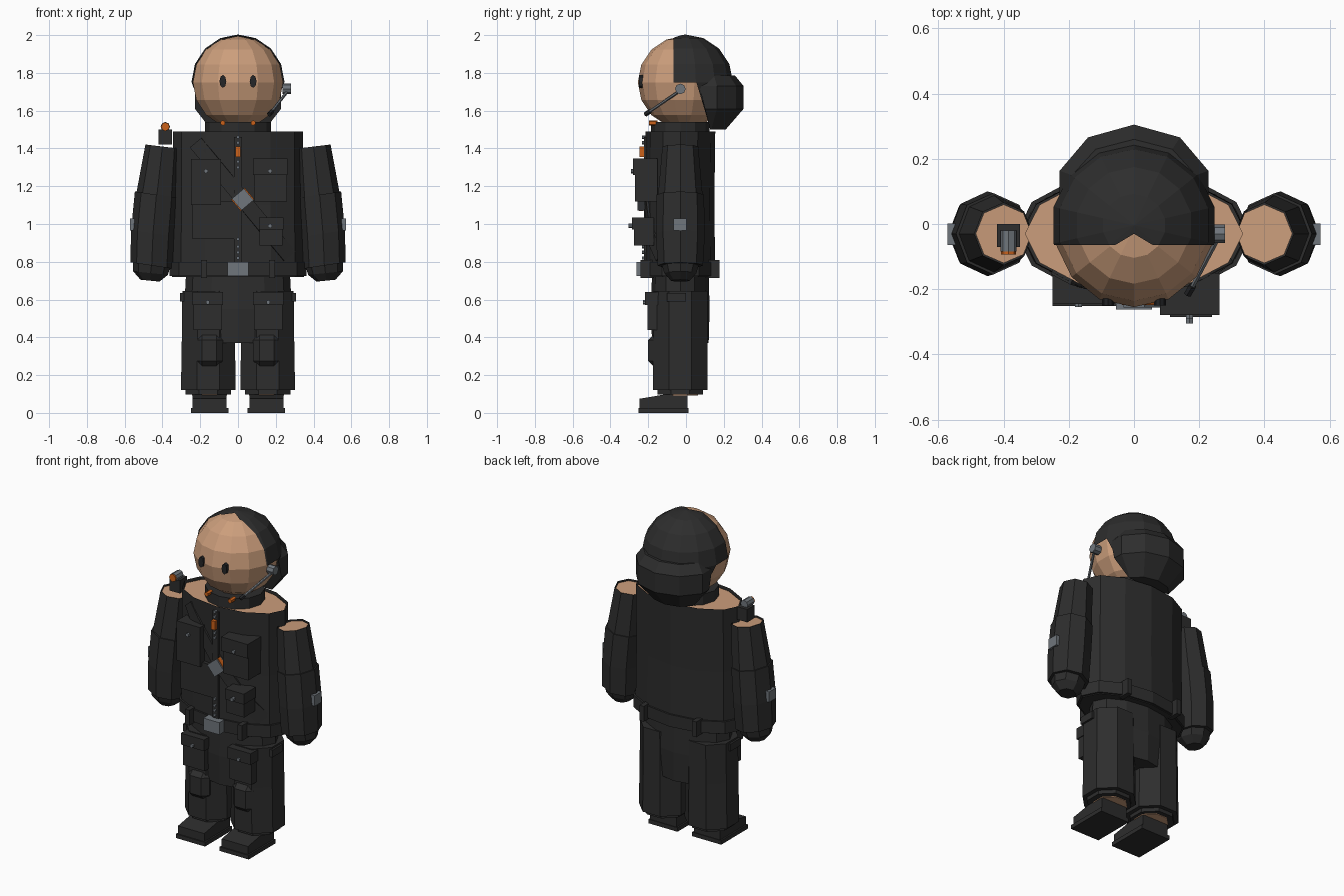
import bpy, bmesh, math
from mathutils import Vector

cube = bpy.data.objects.get("Cube")
if cube:
    bpy.data.objects.remove(cube, do_unlink=True)


def material(name, rgb):
    m = bpy.data.materials.new(name)
    m.use_nodes = True
    m.diffuse_color = (*rgb, 1)
    m.node_tree.nodes["Principled BSDF"].inputs["Base Color"].default_value = (*rgb, 1)
    return m


BLACK = material("black_cloth", (0.026, 0.026, 0.026))
SKIN = material("skin", (0.60, 0.34, 0.20))
GREY = material("grey_metal", (0.16, 0.18, 0.20))
ORANGE = material("orange", (0.60, 0.12, 0.01))
EYE = material("eye_dark", (0.018, 0.019, 0.021))
MID = -0.03  # y of the body axis


def finish(name, bm, mat):
    bmesh.ops.recalc_face_normals(bm, faces=bm.faces)
    me = bpy.data.meshes.new(name)
    bm.to_mesh(me)
    bm.free()
    me.materials.append(mat)
    ob = bpy.data.objects.new(name, me)
    bpy.context.collection.objects.link(ob)
    return ob


def loft(name, rings, sides, mat, turn=0.0, slope=0.0, open_top=False):
    """Rings are (x, y, z, radius x, radius y), listed from the top down."""
    bm = bmesh.new()
    loops = []
    for x, y, z, rx, ry in rings:
        loop = []
        for i in range(sides):
            a = math.tau * (i + turn) / sides
            dx = rx * math.cos(a)
            loop.append(bm.verts.new((x + dx, y + ry * math.sin(a), z + slope * dx)))
        loops.append(loop)
    for a, b in zip(loops, loops[1:]):
        for i in range(sides):
            j = (i + 1) % sides
            bm.faces.new((a[i], a[j], b[j], b[i]))
    if not open_top:
        bm.faces.new(loops[0])
    bm.faces.new(loops[-1])
    return finish(name, bm, mat)


def box(name, x, y, z, mat, bevel=0.0):
    """Each axis is a (low, high) pair."""
    bm = bmesh.new()
    bmesh.ops.create_cube(bm, size=1)
    for v in bm.verts:
        v.co = [(lo + hi) / 2 + c * (hi - lo) for c, (lo, hi) in zip(v.co, (x, y, z))]
    ob = finish(name, bm, mat)
    if bevel:
        mod = ob.modifiers.new("Bevel", "BEVEL")
        mod.width, mod.segments = bevel, 1
    return ob


def rod(name, start, end, radius, mat, sides=8, tall=1.0):
    start, end = Vector(start), Vector(end)
    axis = end - start
    bm = bmesh.new()
    bmesh.ops.create_cone(bm, cap_ends=True, segments=sides, radius1=radius,
                          radius2=radius, depth=axis.length)
    rot = axis.to_track_quat("Z", "Y").to_matrix()
    mid = (start + end) / 2
    for v in bm.verts:
        p = rot @ v.co
        p.z *= tall
        v.co = p + mid
    return finish(name, bm, mat)


def ball(radius, y):
    bm = bmesh.new()
    bmesh.ops.create_uvsphere(bm, u_segments=14, v_segments=8, radius=radius)
    bmesh.ops.rotate(bm, verts=bm.verts, cent=(0, 0, 0),
                     matrix=Vector((1, 0, 0)).to_track_quat("X", "Z").to_matrix())
    bmesh.ops.translate(bm, verts=bm.verts, vec=(0, y, 1.75))
    return bm


def cut(bm, point, normal):
    """Keep only what lies on the side the normal points away from."""
    bmesh.ops.bisect_plane(bm, geom=bm.verts[:] + bm.edges[:] + bm.faces[:],
                           plane_co=point, plane_no=normal, clear_outer=True)


# Head and eyes
finish("head", ball(0.245, -0.01), SKIN)
for s, side in ((1, "left"), (-1, "right")):
    rod(side + "_eye", (s * 0.08, -0.2, 1.755), (s * 0.08, -0.25, 1.755), 0.018, EYE, tall=1.9)

# Hair: a cap with a notched fringe, sides behind the ears, and a full back
bm = ball(0.253, -0.004)
cut(bm, (0, 0, 1.75), (0, 0, -1))
cut(bm, (0, 0, 0), (-1, 0, 0))
cut(bm, (0, -0.065, 0), (0, -1, 0))
cut(bm, (0, -0.03, 0), (-0.6, -1, 0))
finish("hair_cap", bm, BLACK).modifiers.new("Mirror", "MIRROR")
bm = ball(0.253, -0.004)
cut(bm, (0, 0, 1.75), (0, 0, 1))
cut(bm, (0, 0.055, 1.75), (0, -1, -0.3))
finish("hair_sides", bm, BLACK)
hair_back = loft("hair_back", [(0, 0.1, 1.785, 0.2, 0.16), (0, 0.1, 1.73, 0.24, 0.205),
                               (0, 0.1, 1.61, 0.24, 0.205), (0, 0.1, 1.5, 0.15, 0.11)],
                 10, BLACK, turn=0.5)
bm = bmesh.new()
bm.from_mesh(hair_back.data)
cut(bm, (0, 0.065, 1.75), (0, -1, -0.25))
bmesh.ops.holes_fill(bm, edges=bm.edges)
bm.to_mesh(hair_back.data)
bm.free()

# Headset on the left ear
rod("earpiece", (0.235, MID, 1.715), (0.28, MID, 1.715), 0.028, GREY)
rod("mic_boom", (0.26, -0.04, 1.70), (0.175, -0.2, 1.59), 0.008, GREY, 6)
rod("mic_tip", (0.18, -0.19, 1.597), (0.165, -0.215, 1.58), 0.013, EYE, 6)

# Jacket, neck and collar
loft("jacket", [(0, MID, 1.49, 0.345, 0.185), (0, MID, 1.1, 0.345, 0.18),
                (0, MID, 0.72, 0.35, 0.185)], 12, BLACK, open_top=True)
loft("upper_body", [(0, MID, 1.475, 0.335, 0.177), (0, MID, 1.3, 0.3, 0.15)], 12, SKIN)
loft("collar", [(0, MID, 1.54, 0.175, 0.155), (0, MID, 1.47, 0.175, 0.155)], 12, BLACK)
loft("belt", [(0, MID, 0.80, 0.362, 0.195), (0, MID, 0.725, 0.362, 0.195)], 12, BLACK)
box("belt_buckle", (-0.055, 0.055), (-0.262, -0.2), (0.725, 0.8), GREY)


def front_y(x):
    """Front of the jacket at x: straight between its corners."""
    corners = [(0.345 * math.sin(math.tau * i / 12), MID - 0.185 * math.cos(math.tau * i / 12))
               for i in range(4)]
    x = min(abs(x), 0.344)
    for (xa, ya), (xb, yb) in zip(corners, corners[1:]):
        if x <= xb:
            return ya + (yb - ya) * (x - xa) / (xb - xa)


# Shoulder strap lying across the chest, with its buckle
bm = bmesh.new()
pairs = []
for i in range(9):
    t = i / 8
    x, z = -0.225 + 0.5 * t, 1.43 - 0.6 * t
    pairs.append([bm.verts.new((x + k * 0.03, front_y(x + k * 0.03) - 0.008, z + k * 0.025))
                  for k in (-1, 1)])
for a, b in zip(pairs, pairs[1:]):
    bm.faces.new((a[0], a[1], b[1], b[0]))
strap = finish("chest_strap", bm, BLACK)
strap.modifiers.new("Solidify", "SOLIDIFY").thickness = 0.016
for name, size, depth, mat in (("strap_buckle", 0.042, 0.02, GREY),
                               ("strap_buckle_trim", 0.047, 0.012, ORANGE)):
    plate = box(name, (-size, size), (-depth, depth), (-0.04, 0.04), mat)
    plate.location = (0.025, -0.237, 1.13)
    plate.rotation_euler.y = math.radians(-40)

# Front fastening
box("front_placket", (-0.02, 0.02), (-0.223, -0.2), (0.8, 1.46), BLACK)
box("zip_pull", (-0.013, 0.013), (-0.245, -0.2), (1.355, 1.41), ORANGE)
for i, z in enumerate((1.46, 1.43, 1.33, 1.3, 0.92, 0.88, 0.85, 0.82)):
    rod("placket_stud_%d" % i, (0, -0.2, z), (0, -0.232, z), 0.009, GREY, 6)

# Chest pockets and pouch
box("right_chest_pocket", (-0.25, -0.09), (-0.245, -0.15), (1.1, 1.345), BLACK)
box("right_chest_panel", (-0.24, -0.02), (-0.222, -0.15), (0.92, 1.12), BLACK)
box("left_chest_pocket", (0.085, 0.26), (-0.27, -0.15), (1.12, 1.345), BLACK)
box("left_pocket_flap", (0.08, 0.262), (-0.28, -0.15), (1.26, 1.347), BLACK)
box("belt_pouch", (0.115, 0.235), (-0.275, -0.17), (0.885, 1.03), BLACK)
box("pouch_flap", (0.11, 0.24), (-0.285, -0.17), (0.97, 1.035), BLACK)
for name, x, y, z in (("right", -0.17, -0.255, 1.28), ("left", 0.17, -0.29, 1.28),
                      ("pouch", 0.17, -0.305, 0.99)):
    rod(name + "_pocket_stud", (x, y + 0.06, z), (x, y, z), 0.012, GREY, 6)

# Hips
loft("hips", [(0, MID, 0.74, 0.275, 0.15), (0, MID, 0.55, 0.285, 0.155),
              (0, MID, 0.37, 0.2, 0.15)], 12, BLACK)

# Shoulder lamp
box("lamp_mount", (-0.42, -0.35), (-0.07, 0.0), (1.42, 1.5), BLACK)
rod("lamp_body", (-0.385, -0.02, 1.515), (-0.385, -0.085, 1.515), 0.025, GREY)
rod("lamp_lens", (-0.385, -0.085, 1.515), (-0.385, -0.093, 1.515), 0.023, ORANGE)

for s, side in ((1, "left"), (-1, "right")):
    def limb(name, rings, mat, slope=0.0, turn=0.0, open_top=False):
        return loft(side + "_" + name, [(s * x, MID, z, rx, ry) for x, z, rx, ry in rings],
                    8, mat, turn, s * slope, open_top)

    def part(name, x, y, z, mat, bevel=0.0):
        return box(side + "_" + name, sorted((s * x[0], s * x[1])), y, z, mat, bevel)

    # Arm, open at the shoulder
    limb("upper_sleeve", [(0.4, 1.41, 0.09, 0.095), (0.432, 1.13, 0.11, 0.12)],
         BLACK, 0.12, open_top=True)
    limb("shoulder", [(0.4, 1.4, 0.086, 0.09), (0.41, 1.3, 0.07, 0.07)], SKIN, 0.12)
    limb("forearm_sleeve", [(0.432, 1.155, 0.114, 0.125), (0.45, 0.95, 0.116, 0.13),
                            (0.457, 0.78, 0.113, 0.12)], BLACK, 0.15)
    limb("glove", [(0.457, 0.79, 0.1, 0.1), (0.463, 0.74, 0.092, 0.085),
                   (0.466, 0.70, 0.05, 0.05)], BLACK, 0.1)
    part("arm_badge", (0.545, 0.572), (-0.065, 0.002), (0.965, 1.03), GREY)

    # Leg
    limb("trouser_leg", [(0.158, 0.645, 0.148, 0.155), (0.157, 0.4, 0.152, 0.155),
                         (0.157, 0.12, 0.157, 0.157)], BLACK, turn=0.5)
    limb("trouser_cuff", [(0.157, 0.14, 0.13, 0.13), (0.157, 0.097, 0.13, 0.13)],
         BLACK, turn=0.5)
    limb("ankle", [(0.15, 0.11, 0.1, 0.1), (0.15, 0.093, 0.1, 0.1)], SKIN, turn=0.5)
    part("thigh_pocket", (0.085, 0.235), (-0.205, -0.12), (0.44, 0.635), BLACK)
    part("thigh_flap", (0.08, 0.24), (-0.218, -0.12), (0.57, 0.64), BLACK)
    rod(side + "_thigh_stud", (s * 0.16, -0.2, 0.585), (s * 0.16, -0.228, 0.585), 0.012, GREY, 6)
    part("hip_tab", (0.27, 0.307), (-0.1, 0.0), (0.59, 0.635), BLACK)
    part("knee_pad", (0.08, 0.225), (-0.2, -0.12), (0.24, 0.42), BLACK, 0.035)
    for name, y in (("front", (-0.24, -0.17)), ("back", (0.1, 0.178))):
        part(name + "_belt_loop", (0.165, 0.195), y, (0.715, 0.81), BLACK)

    # Boot with a sloping toe
    boot = part("boot", (0.06, 0.24), (-0.245, 0.008), (0.01, 0.118), BLACK)
    for v in boot.data.vertices:
        if v.co.y < -0.2 and v.co.z > 0.05:
            v.co.z = 0.075
    part("boot_sole", (0.05, 0.25), (-0.252, 0.012), (0, 0.025), BLACK)

    # Collar tab
    rod(side + "_collar_tab", (s * 0.08, -0.15, 1.535), (s * 0.08, -0.195, 1.535), 0.014, ORANGE, 6)
